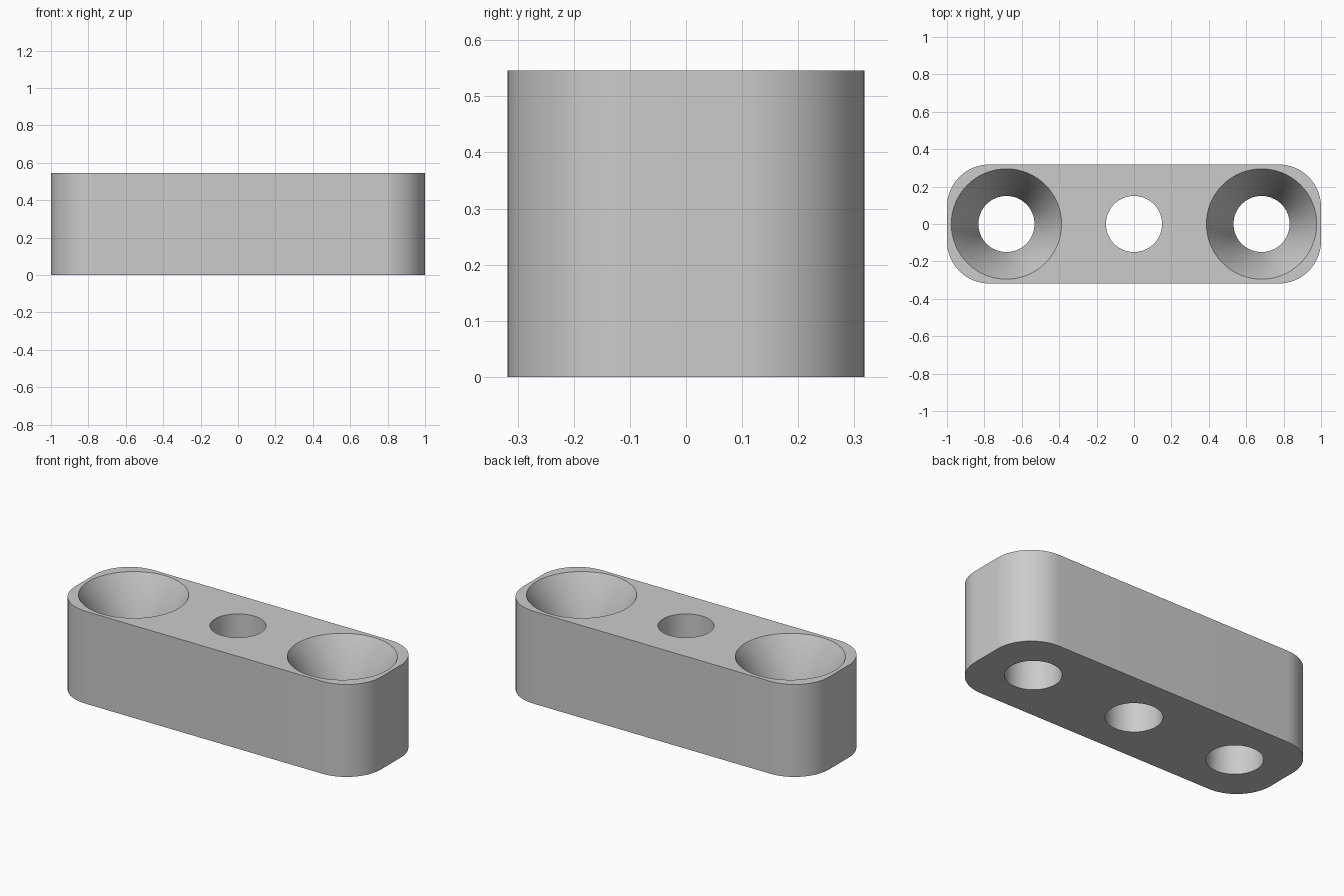
import bpy
import bmesh
from math import cos, sin, pi, radians

if "Cube" in bpy.data.objects:
    bpy.data.objects.remove(bpy.data.objects["Cube"], do_unlink=True)

LENGTH, WIDTH, HEIGHT = 2.0, 0.636, 0.546
CORNER = 0.227
HOLE, SINK, SINK_DEPTH = 0.15, 0.295, 0.273
SPACING = 0.682
SEGMENTS = 64


def circle(x, radius):
    angles = [2 * pi * i / SEGMENTS for i in range(SEGMENTS)]
    return [(x + radius * cos(a), radius * sin(a)) for a in angles]


def rounded_outline():
    points = []
    steps = SEGMENTS // 4
    corners = [(1, 1), (-1, 1), (-1, -1), (1, -1)]
    for quarter, (sx, sy) in enumerate(corners):
        cx, cy = sx * (LENGTH / 2 - CORNER), sy * (WIDTH / 2 - CORNER)
        for i in range(steps + 1):
            a = (quarter + i / steps) * pi / 2
            points.append((cx + CORNER * cos(a), cy + CORNER * sin(a)))
    return points


def wall(bm, rings):
    """Join rings of (points, z) into a wall; return its end edge loops."""
    loops = [[bm.verts.new((x, y, z)) for x, y in pts] for pts, z in rings]
    n = len(loops[0])
    for low, high in zip(loops, loops[1:]):
        for i in range(n):
            j = (i + 1) % n
            bm.faces.new((low[i], low[j], high[j], high[i]))
    return [[bm.edges.get((l[i], l[(i + 1) % n])) for i in range(n)]
            for l in (loops[0], loops[-1])]


bm = bmesh.new()

# Outer side wall, plain middle hole and two countersunk end holes
outline = rounded_outline()
walls = [wall(bm, [(outline, 0), (outline, HEIGHT)]),
         wall(bm, [(circle(0, HOLE), 0), (circle(0, HOLE), HEIGHT)])]
for x in (-SPACING, SPACING):
    bore = circle(x, HOLE)
    walls.append(wall(bm, [(bore, 0), (bore, HEIGHT - SINK_DEPTH),
                           (circle(x, SINK), HEIGHT)]))

# Flat bottom and top around the holes
for end in (0, 1):
    edges = [e for w in walls for e in w[end]]
    bmesh.ops.triangle_fill(bm, edges=edges, use_beauty=True)
bmesh.ops.recalc_face_normals(bm, faces=bm.faces)

mesh = bpy.data.meshes.new("mounting_block")
bm.to_mesh(mesh)
bm.free()
block = bpy.data.objects.new("mounting_block", mesh)
bpy.context.collection.objects.link(block)

# Plain grey finish
grey = bpy.data.materials.new("plain_grey")
grey.use_nodes = True
colour = (0.6, 0.6, 0.6, 1)
grey.diffuse_color = colour
grey.node_tree.nodes["Principled BSDF"].inputs["Base Color"].default_value = colour
mesh.materials.append(grey)

bpy.ops.object.select_all(action="DESELECT")
block.select_set(True)
bpy.context.view_layer.objects.active = block
bpy.ops.object.shade_smooth_by_angle(angle=radians(30))
